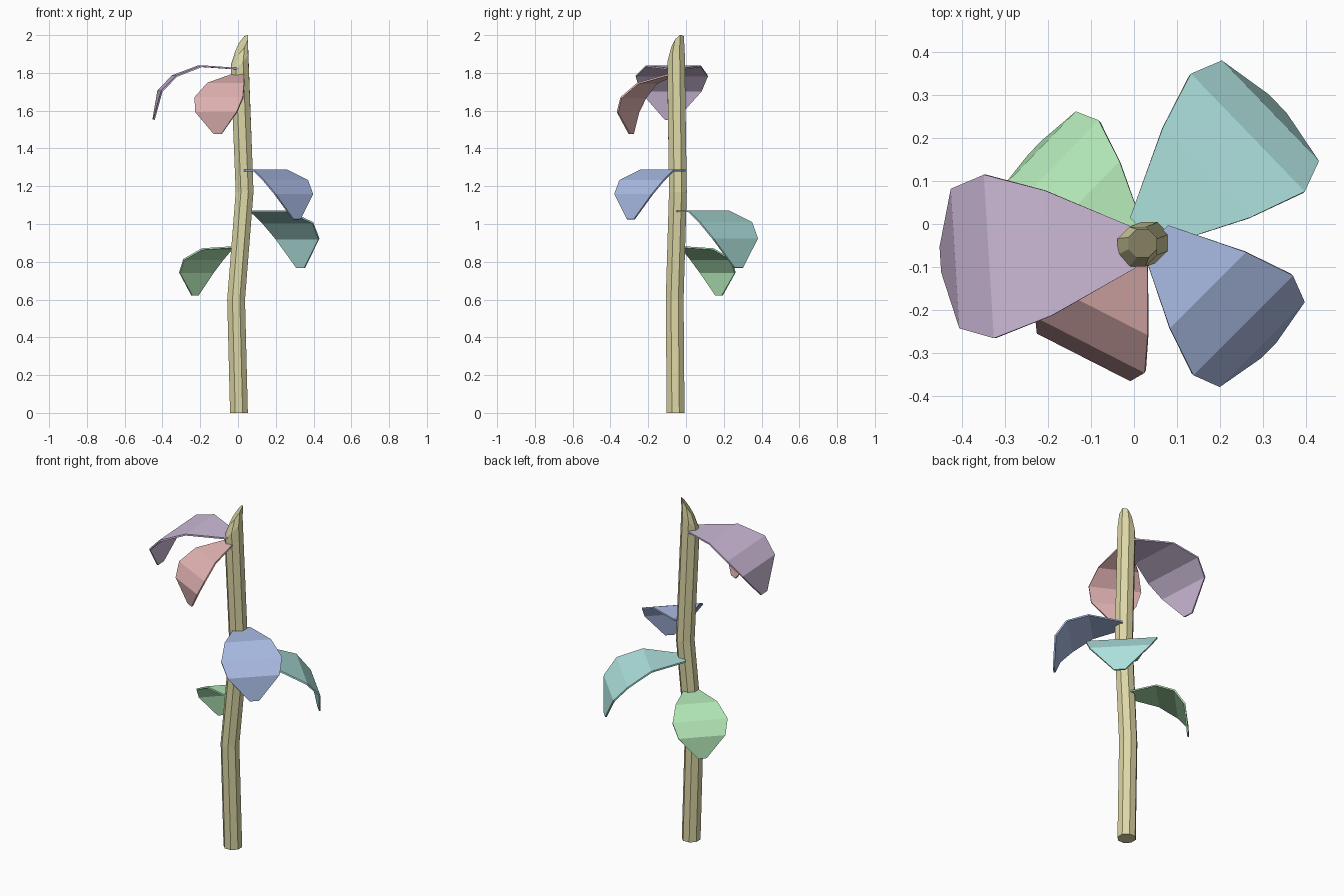
import bpy
from math import sin, cos, pi, radians
from mathutils import Vector, Matrix

if "Cube" in bpy.data.objects:
    bpy.data.objects.remove(bpy.data.objects["Cube"])


def make(name, verts, faces, color):
    mesh = bpy.data.meshes.new(name)
    mesh.from_pydata(verts, [], faces)
    ob = bpy.data.objects.new(name, mesh)
    bpy.context.collection.objects.link(ob)
    mat = bpy.data.materials.new(name + "_color")
    mat.diffuse_color = (*color, 1)
    mat.use_nodes = True
    mat.node_tree.nodes["Principled BSDF"].inputs["Base Color"].default_value = mat.diffuse_color
    mesh.materials.append(mat)
    return ob


# Stem: octagonal rings along a slightly bent path, tilted at the tip
# each ring: centre x, y, z, radius, tilt height towards +x +y
SIDES = 8
rings = [(0.005, -0.055, 0.0, 0.051, 0.0),
         (-0.010, -0.060, 0.6, 0.051, 0.0),
         (0.035, -0.043, 1.17, 0.051, 0.0),
         (0.008, -0.053, 1.87, 0.050, 0.055),
         (0.020, -0.045, 1.948, 0.036, 0.055)]
verts, faces = [], []
for x, y, z, r, tilt in rings:
    for i in range(SIDES):
        a = 2 * pi * (i + 0.5) / SIDES
        verts.append((x + r * cos(a), y + r * sin(a), z + tilt * cos(a - pi / 5)))
for k in range(len(rings) - 1):
    for i in range(SIDES):
        j = (i + 1) % SIDES
        b = k * SIDES
        faces.append((b + i, b + j, b + SIDES + j, b + SIDES + i))
faces.append(tuple(reversed(range(SIDES))))
faces.append(tuple(range(len(verts) - SIDES, len(verts))))
make("stem", verts, faces, (0.72, 0.68, 0.38))

# Leaf profile: reach, height, half width at each fold
PROFILE = [(0.0, 0.0, 0.048), (0.2, 0.0, 0.146), (0.333, -0.062, 0.191),
           (0.405, -0.147, 0.163), (0.428, -0.30, 0.03)]


def leaf(name, base, heading, tilt, size, color):
    m = (Matrix.Translation(base) @ Matrix.Rotation(radians(heading), 4, 'Z')
         @ Matrix.Rotation(radians(-tilt), 4, 'Y') @ Matrix.Scale(size, 4))
    pts = [m @ Vector((d, s * w, h)) for d, h, w in PROFILE for s in (-1, 1)]
    quads = [(i, i + 2, i + 3, i + 1) for i in range(0, len(pts) - 2, 2)]
    ob = make(name, pts, quads, color)
    mod = ob.modifiers.new("thickness", 'SOLIDIFY')
    mod.thickness = 0.009
    mod.offset = 0


# Leaves spiralling up the stem
leaf("leaf_low_left", (0.0, -0.045, 0.878), 136, -4, 0.78, (0.45, 0.80, 0.47))
leaf("leaf_mid_back", (0.024, -0.02, 1.068), 44, 0, 1.0, (0.42, 0.75, 0.72))
leaf("leaf_mid_front", (0.05, -0.032, 1.283), -45, 0, 0.86, (0.40, 0.50, 0.78))
leaf("leaf_high_front", (0.0, -0.08, 1.79), -117, -18, 0.75, (0.76, 0.45, 0.45))
leaf("leaf_top_left", (0.0, -0.055, 1.822), 183.5, 4, 1.0, (0.62, 0.50, 0.70))
